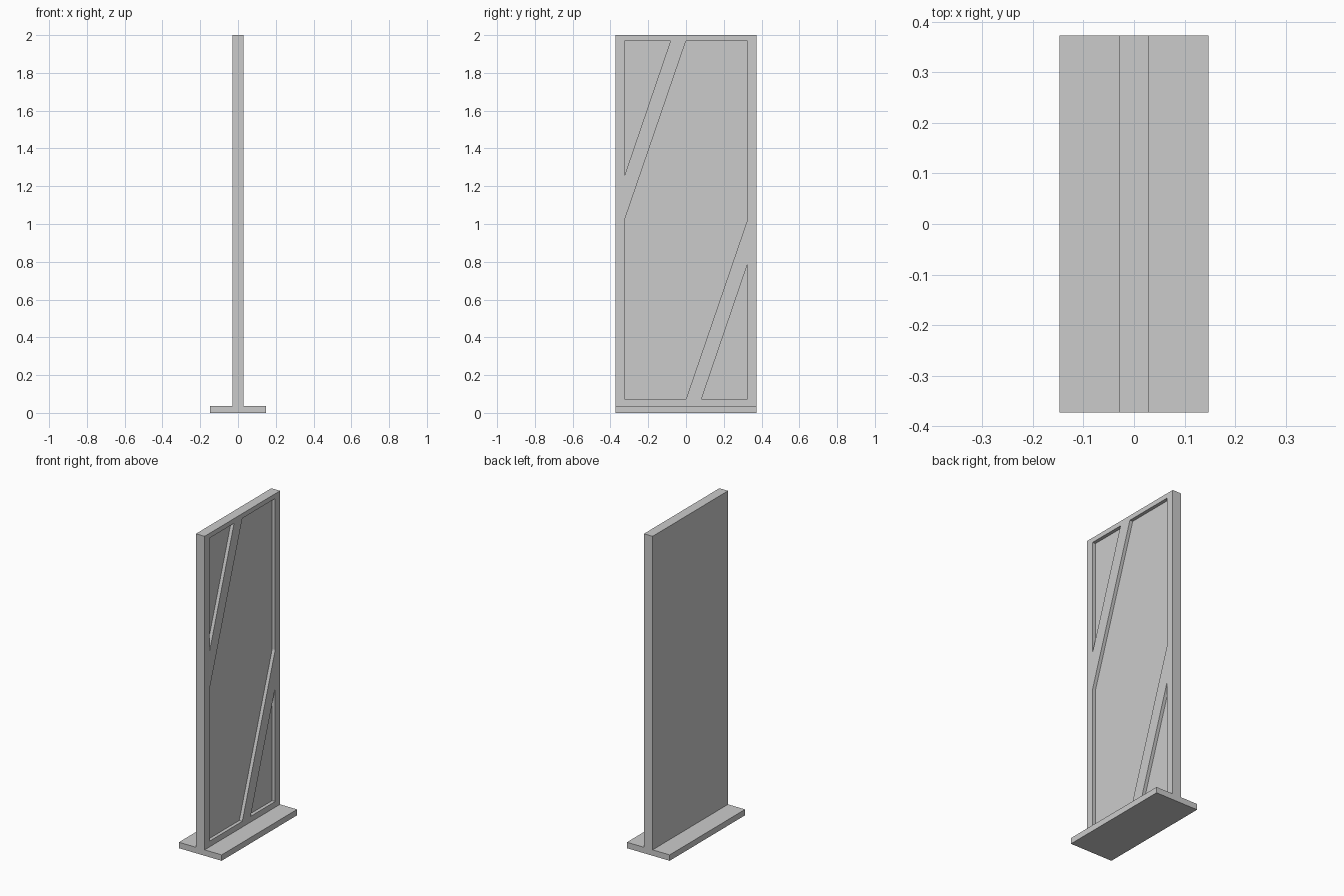
import bpy, bmesh

if "Cube" in bpy.data.objects:
    bpy.data.objects.remove(bpy.data.objects["Cube"])

HALF_W = 0.373       # half width along y
BASE_X, BASE_TOP = 0.148, 0.037
PANEL_X, TOP = 0.03, 2.0
DEPTH = 0.021        # recess depth on the +x face


def add_prism(bm, outline, x0, x1):
    """Extrude a (y, z) outline from x0 to x1."""
    face = bm.faces.new([bm.verts.new((x0, y, z)) for y, z in outline])
    out = bmesh.ops.extrude_face_region(bm, geom=[face])
    moved = [g for g in out["geom"] if isinstance(g, bmesh.types.BMVert)]
    bmesh.ops.translate(bm, verts=moved, vec=(x1 - x0, 0, 0))


def make_object(name, outlines, x0, x1):
    bm = bmesh.new()
    for outline in outlines:
        add_prism(bm, outline, x0, x1)
    bmesh.ops.recalc_face_normals(bm, faces=bm.faces)
    mesh = bpy.data.meshes.new(name)
    bm.to_mesh(mesh)
    bm.free()
    obj = bpy.data.objects.new(name, mesh)
    bpy.context.collection.objects.link(obj)
    return obj


def rect(z0, z1):
    return [(-HALF_W, z0), (HALF_W, z0), (HALF_W, z1), (-HALF_W, z1)]


# Foot plate and upright panel
make_object("base_plate", [rect(0, BASE_TOP)], -BASE_X, BASE_X)
panel = make_object("panel", [rect(BASE_TOP, TOP)], -PANEL_X, PANEL_X)

# Recesses: two corner triangles and the large slanted hexagon between them
Y, Z0, Z1 = 0.325, 0.073, 1.97
MID = (Z0 + Z1) / 2
upper = [(-Y, Z1), (-0.082, Z1), (-Y, 1.258)]
lower = [(-y, 2 * MID - z) for y, z in upper]
middle = [(0, Z1), (Y, Z1), (Y, MID), (0, Z0), (-Y, Z0), (-Y, MID)]
cutter = make_object("recess_cutter", [upper, middle, lower],
                     PANEL_X - DEPTH, PANEL_X + 0.05)
cutter.hide_render = True

# Cut the recesses and bake the result
mod = panel.modifiers.new("recesses", "BOOLEAN")
mod.operation = "DIFFERENCE"
mod.solver = "EXACT"
mod.object = cutter
bpy.context.view_layer.objects.active = panel
bpy.ops.object.modifier_apply(modifier=mod.name)
bpy.data.objects.remove(cutter)
